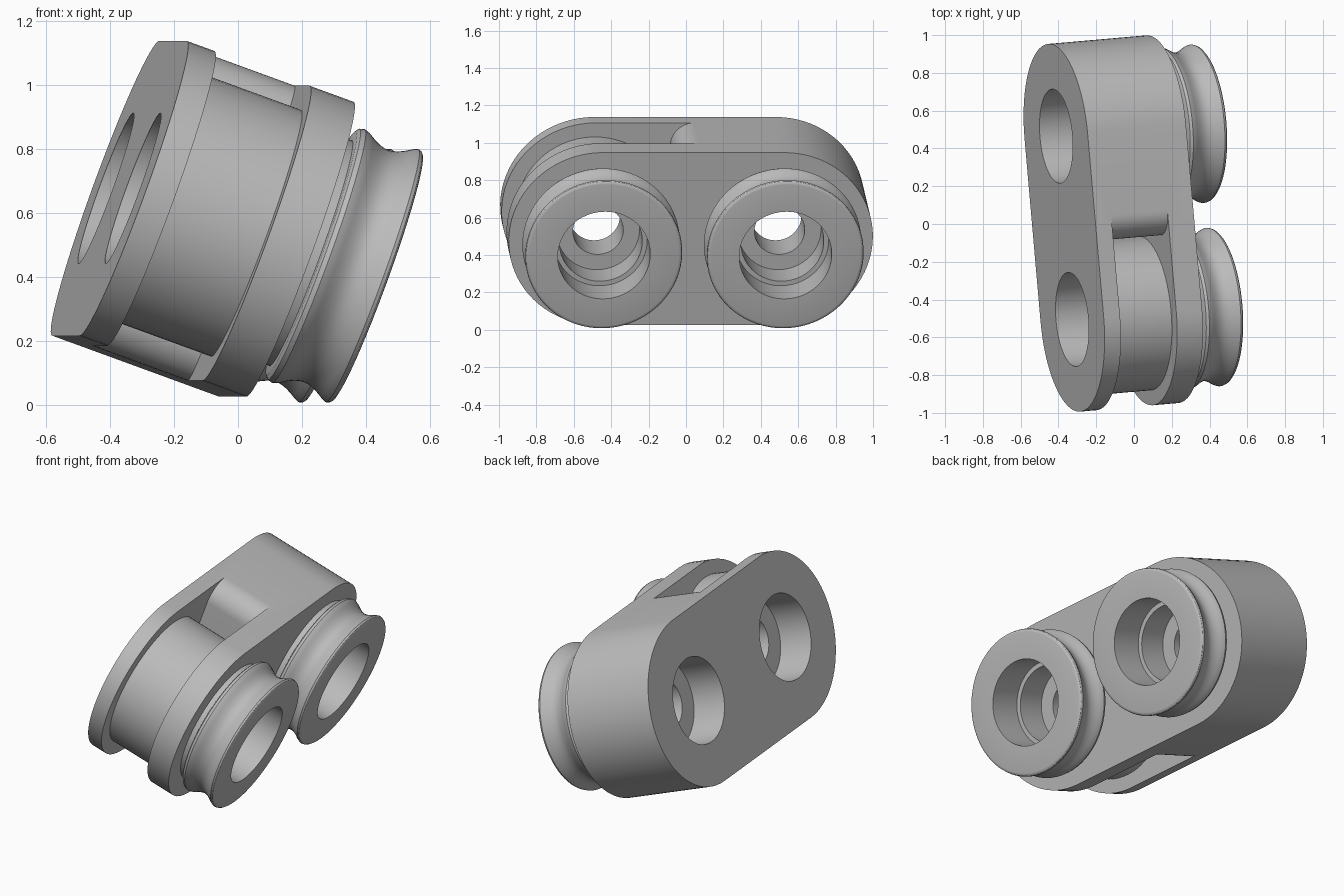
import bpy, bmesh, math
from mathutils import Matrix, Vector

cube = bpy.data.objects.get("Cube")
if cube:
    bpy.data.objects.remove(cube, do_unlink=True)

# Main sizes: local x runs along the bores, y along the link
HALF, RAD, DEPTH = 0.487, 0.49, 0.556
SLOT_A, SLOT_B, HUB = 0.092, 0.41, 0.41
PLACE = (Matrix.Translation((-0.37, -0.02, 0.677))
         @ Matrix.Rotation(math.radians(5), 4, 'Z')
         @ Matrix.Rotation(math.radians(20), 4, 'Y'))

grey = bpy.data.materials.new("plain grey")
grey.use_nodes = True
grey.diffuse_color = (0.5, 0.5, 0.5, 1)
grey.node_tree.nodes["Principled BSDF"].inputs["Base Color"].default_value = (0.5, 0.5, 0.5, 1)


def finish(bm, name):
    bmesh.ops.remove_doubles(bm, verts=bm.verts, dist=1e-5)
    bmesh.ops.recalc_face_normals(bm, faces=bm.faces)
    mesh = bpy.data.meshes.new(name)
    bm.to_mesh(mesh)
    bm.free()
    mesh.materials.append(grey)
    ob = bpy.data.objects.new(name, mesh)
    bpy.context.collection.objects.link(ob)
    return ob


def arc(cy, cz, r, start, end, steps):
    angles = [math.radians(start + (end - start) * i / steps) for i in range(steps + 1)]
    return [(cy + r * math.cos(a), cz + r * math.sin(a)) for a in angles]


def prism(name, outline, x0, x1):
    bm = bmesh.new()
    face = bm.faces.new([bm.verts.new((x0, y, z)) for y, z in outline])
    grown = bmesh.ops.extrude_face_region(bm, geom=[face])
    bmesh.ops.translate(bm, vec=(x1 - x0, 0, 0),
                        verts=[v for v in grown["geom"] if isinstance(v, bmesh.types.BMVert)])
    return finish(bm, name)


def lathe(name, profile, cy):
    # Spin a closed (x, radius) profile around the bore axis
    bm = bmesh.new()
    vs = [bm.verts.new((x, cy, r)) for x, r in profile]
    edges = [bm.edges.new((vs[i - 1], vs[i])) for i in range(len(vs))]
    bmesh.ops.spin(bm, geom=vs + edges, cent=(0, cy, 0), axis=(1, 0, 0),
                   angle=math.tau, steps=72)
    bmesh.ops.remove_doubles(bm, verts=bm.verts, dist=1e-5)
    bmesh.ops.dissolve_degenerate(bm, edges=bm.edges, dist=1e-5)
    return finish(bm, name)


def cut(target, cutter):
    mod = target.modifiers.new("cut", 'BOOLEAN')
    mod.operation, mod.solver, mod.object = 'DIFFERENCE', 'EXACT', cutter
    bpy.context.view_layer.update()
    graph = bpy.context.evaluated_depsgraph_get()
    result = bpy.data.meshes.new_from_object(target.evaluated_get(graph))
    target.modifiers.clear()
    target.data = result
    bpy.data.objects.remove(cutter, do_unlink=True)


# Link body with rounded ends
body = prism("link_body", arc(HALF, 0, RAD, -90, 90, 40)
             + arc(-HALF, 0, RAD, 90, 270, 40), 0, DEPTH)

# Slot around the front hub, ending at a wall with rounded lips
wall, lip = -0.083, 0.127
top_lip = arc(wall + lip, RAD - lip, lip, 180, 90, 12)
low_lip = arc(wall + lip, lip - RAD, lip, 270, 180, 12)
slot = prism("slot_cutter", low_lip + top_lip
             + [(wall + lip, 0.7), (-1.2, 0.7), (-1.2, -0.7), (wall + lip, -0.7)],
             SLOT_A, SLOT_B)
cut(slot, prism("hub_core", arc(-HALF, 0, HUB, 0, 355, 71), 0, DEPTH))
cut(body, slot)

# Stepped bores through the body
for cy in (-HALF, HALF):
    for r, x0, x1 in ((0.25, -0.1, 0.21), (0.135, 0.1, 0.5), (0.222, 0.43, 0.7)):
        cut(body, prism("bore_cutter", arc(cy, 0, r, 0, 355, 71), x0, x1))

# Grooved rollers standing on short necks
groove = [(0.635 + 0.15 * i / 12, 0.416 - 0.03 * math.sin(math.pi * i / 12)) for i in range(13)]
roller = ([(DEPTH, 0.222), (DEPTH, 0.375), (0.592, 0.375), (0.594, 0.405), (0.602, 0.417), (0.618, 0.422)]
          + groove + [(0.797, 0.421), (0.807, 0.418), (0.813, 0.411), (0.815, 0.402),
                      (0.815, 0.248), (0.61, 0.248), (0.61, 0.222)])
parts = [body, lathe("front_roller", roller, -HALF), lathe("rear_roller", roller, HALF)]

# Tilt everything into place and shade
bpy.ops.object.select_all(action='DESELECT')
for ob in parts:
    ob.data.transform(PLACE)
    ob.select_set(True)
bpy.context.view_layer.objects.active = body
bpy.ops.object.shade_smooth_by_angle(angle=math.radians(30))
